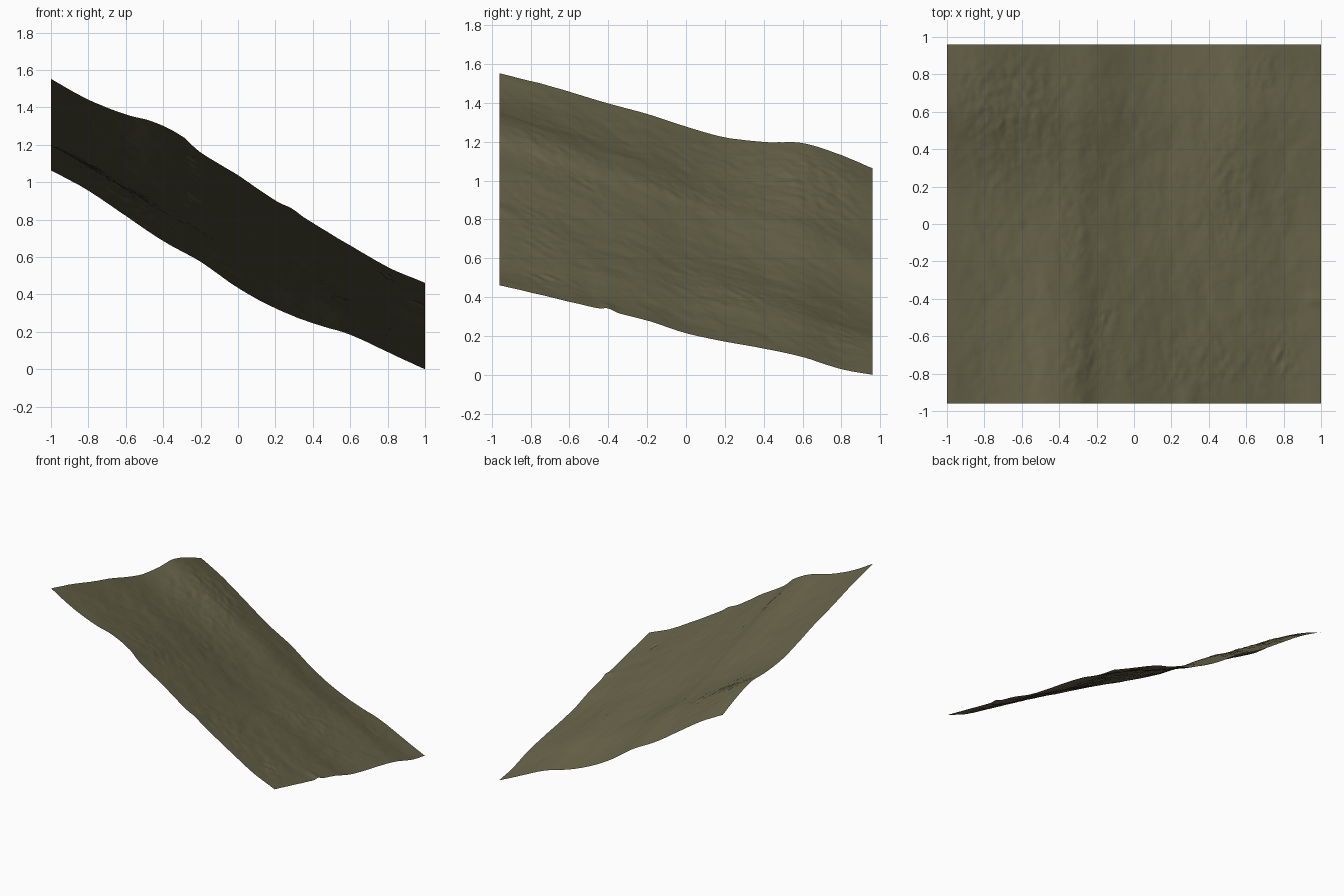
import bpy, bmesh, math
from mathutils import noise, Vector

if "Cube" in bpy.data.objects:
    bpy.data.objects.remove(bpy.data.objects["Cube"])

# Edge profiles of the hillside sheet: (position, height)
FRONT = [(-1, 1.555), (-.8, 1.445), (-.6, 1.365), (-.45, 1.325), (-.3, 1.25), (-.2, 1.163),
         (0, 1.04), (.2, .905), (.4, .785), (.6, .665), (.8, .55), (1, .465)]
BACK = [(-1, 1.067), (-.8, .958), (-.6, .823), (-.4, .688), (-.2, .578), (0, .438),
        (.2, .329), (.4, .249), (.6, .188), (.8, .095), (1, .003)]
LEFT = [(-.96, 1.555), (-.72, 1.495), (-.4, 1.40), (-.2, 1.346), (0, 1.281), (.2, 1.226),
        (.4, 1.202), (.6, 1.196), (.8, 1.134), (.96, 1.067)]
RIGHT = [(-.96, .465), (-.6, .38), (-.2, .283), (0, .218),
         (.2, .175), (.4, .139), (.6, .095), (.8, .033), (.96, .003)]
NX, NY, HY = 240, 230, .96


def curve(pts, t):
    """Smooth cubic interpolation through the profile points."""
    n = len(pts)
    i = 0
    while i < n - 2 and t > pts[i + 1][0]:
        i += 1

    def slope(k):
        a, b = pts[max(k - 1, 0)], pts[min(k + 1, n - 1)]
        return (b[1] - a[1]) / (b[0] - a[0])
    (x0, y0), (x1, y1) = pts[i], pts[i + 1]
    h = x1 - x0
    s = (t - x0) / h
    return (y0 * (1 + 2 * s) * (1 - s) ** 2 + slope(i) * h * s * (1 - s) ** 2
            + y1 * s * s * (3 - 2 * s) + slope(i + 1) * h * s * s * (s - 1))


def spot(x, y, cx, cy, rx, ry):
    return math.exp(-((x - cx) / rx) ** 2 - ((y - cy) / ry) ** 2)


def roughness(x, y):
    """Small lumps, stronger on the craggy patches."""
    crag = (spot(x, y, -.27, -.75, .1, .2) + spot(x, y, -.16, -.5, .06, .1)
            + 1.3 * spot(x, y, .8, -.72, .06, .1) + .6 * spot(x, y, .5, .25, .1, .3)
            + .7 * spot(x, y, -.7, .65, .35, .35) + .6 * spot(x, y, .35, -.8, .3, .15)
            + .5 * spot(x, y, -.3, 0, .1, .2) + .5 * spot(x, y, .7, .85, .15, .15))
    w = .03 * noise.noise(Vector((x * 6, y * 6, 21)))
    n = .004 * noise.noise(Vector((x * 5, y * 4, 3)))
    n += .004 * noise.noise(Vector(((x + w) * 12, (y - w) * 9, 7)))
    n += (.0016 + .006 * crag) * noise.noise(Vector(((x + w) * 24, (y + w) * 17, 11)))
    n += (.0008 + .002 * crag) * noise.noise(Vector((x * 48, y * 38, 17)))
    return n


def landform(x, y):
    """Low swell right of the middle, with small ledges at two edges."""
    z = .03 * spot(x, y, .36, .22, .26, .36)
    z += .012 * spot(x, y, .29, -.96, .05, .1)       # ledge on the front edge
    z += .012 * spot(x, y, 1, -.4, .08, .035)        # ledge on the right edge
    return z


# Hillside: a patch blended between the four edges
bm = bmesh.new()
fx = [-1 + 2 * i / NX for i in range(NX + 1)]
fy = [-HY + 2 * HY * j / NY for j in range(NY + 1)]
front, back = [curve(FRONT, x) for x in fx], [curve(BACK, x) for x in fx]
left, right = [curve(LEFT, y) for y in fy], [curve(RIGHT, y) for y in fy]
grid = []
for j, y in enumerate(fy):
    v = j / NY
    row = []
    for i, x in enumerate(fx):
        u = i / NX
        z = (1 - v) * front[i] + v * back[i] + (1 - u) * left[j] + u * right[j]
        z -= ((1 - u) * (1 - v) * front[0] + u * (1 - v) * front[-1]
              + (1 - u) * v * back[0] + u * v * back[-1])
        fade = min(1, .3 + 8 * min(u, v, 1 - u, 1 - v))
        z += landform(x, y) + fade * roughness(x, y)
        row.append(bm.verts.new((x, y, max(0, z))))
    grid.append(row)
for j in range(NY):
    for i in range(NX):
        f = bm.faces.new((grid[j][i], grid[j][i + 1], grid[j + 1][i + 1], grid[j + 1][i]))
        f.smooth = True
low = min(v.co.z for v in bm.verts)
bmesh.ops.translate(bm, verts=bm.verts, vec=(0, 0, -low))

mesh = bpy.data.meshes.new("hillside")
bm.to_mesh(mesh)
bm.free()
mat = bpy.data.materials.new("olive earth")
mat.diffuse_color = (.141, .130, .069, 1)
mat.use_nodes = True
mat.node_tree.nodes["Principled BSDF"].inputs["Base Color"].default_value = mat.diffuse_color
mesh.materials.append(mat)
bpy.context.collection.objects.link(bpy.data.objects.new("hillside", mesh))
